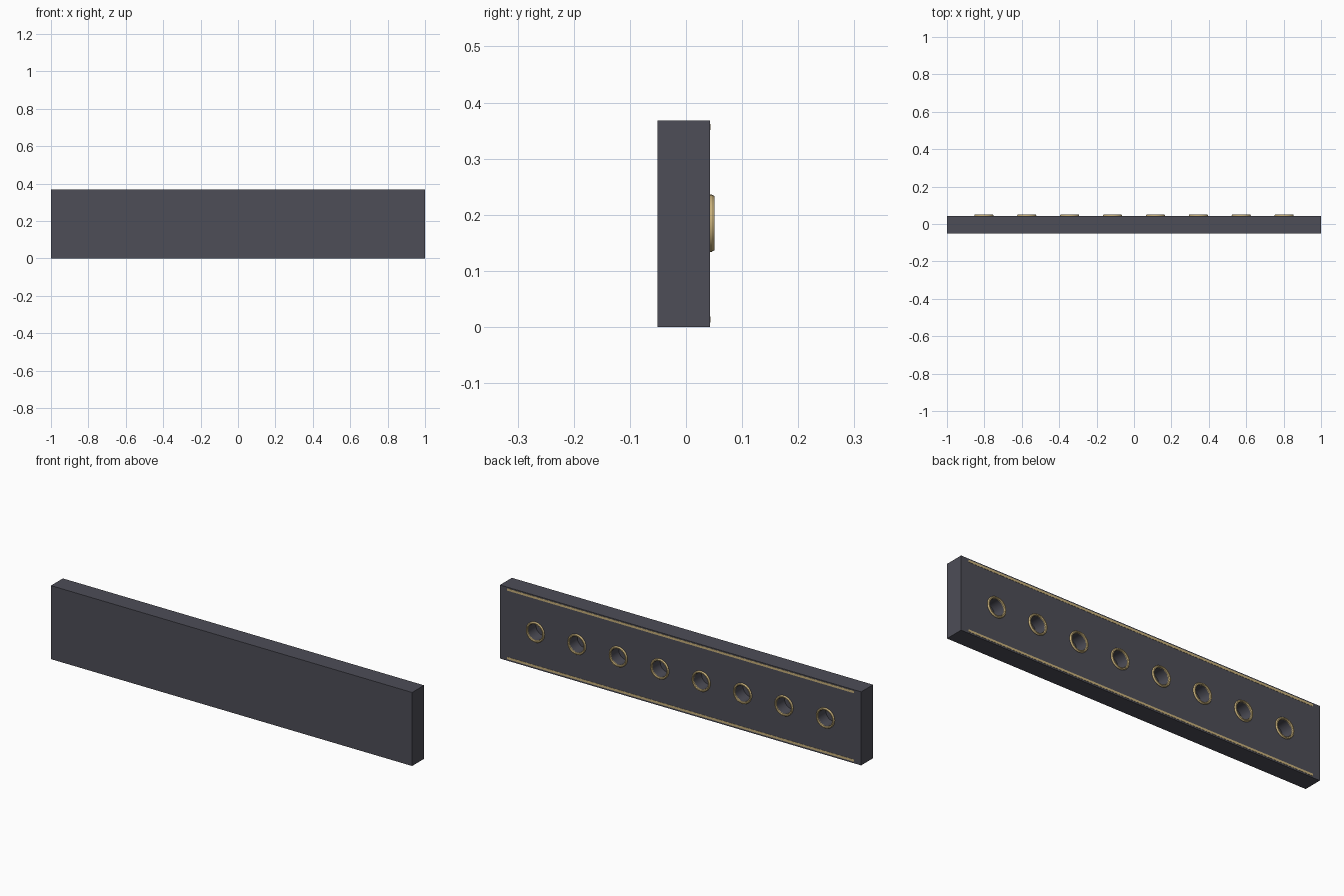
import bpy, bmesh, math
from mathutils import Matrix

if "Cube" in bpy.data.objects:
    bpy.data.objects.remove(bpy.data.objects["Cube"])

BACK = 0.043            # y of the panel's back face
TIP = 0.051             # y of the ring tips
MID_Z = 0.185
HOLE_R, HOLE_DEPTH = 0.04, 0.06
HOLES = [-0.803 + i * 1.606 / 7 for i in range(8)]


def material(name, rgb):
    m = bpy.data.materials.new(name)
    m.diffuse_color = (*rgb, 1)
    m.use_nodes = True
    m.node_tree.nodes["Principled BSDF"].inputs["Base Color"].default_value = m.diffuse_color
    return m


def finish(bm, name, mat):
    bmesh.ops.recalc_face_normals(bm, faces=bm.faces)
    me = bpy.data.meshes.new(name)
    bm.to_mesh(me)
    bm.free()
    ob = bpy.data.objects.new(name, me)
    bpy.context.collection.objects.link(ob)
    me.materials.append(mat)
    return ob


def box(name, x, y, z, mat):
    bm = bmesh.new()
    lo, hi = zip(x, y, z)
    size = [b - a for a, b in zip(lo, hi)]
    mid = [(a + b) / 2 for a, b in zip(lo, hi)]
    bmesh.ops.create_cube(bm, size=1, matrix=Matrix.Translation(mid) @ Matrix.Diagonal((*size, 1)))
    return finish(bm, name, mat)


def smooth(ob):
    bpy.ops.object.select_all(action='DESELECT')
    ob.select_set(True)
    bpy.context.view_layer.objects.active = ob
    bpy.ops.object.shade_smooth_by_angle(angle=math.radians(30))


dark = material("dark_grey", (0.075, 0.075, 0.095))
gold = material("brass", (0.58, 0.44, 0.2))

# Panel with a row of round sockets sunk into its back
panel = box("panel", (-1, 1), (-0.051, BACK), (0, 0.368), dark)
bm = bmesh.new()
for x in HOLES:
    place = Matrix.Translation((x, BACK, MID_Z)) @ Matrix.Rotation(math.pi / 2, 4, 'X')
    bmesh.ops.create_cone(bm, cap_ends=True, segments=32, radius1=HOLE_R, radius2=HOLE_R,
                          depth=2 * HOLE_DEPTH, matrix=place)
cutter = finish(bm, "socket_cutter", dark)
cutter.hide_render = True
mod = panel.modifiers.new("sockets", 'BOOLEAN')
mod.operation, mod.solver, mod.object = 'DIFFERENCE', 'EXACT', cutter
bpy.context.view_layer.objects.active = panel
bpy.ops.object.modifier_apply(modifier=mod.name)
bpy.data.objects.remove(cutter)
smooth(panel)

# Chamfered rim round each socket
RIM = [(0.051, BACK - 0.001), (0.051, 0.046), (0.048, TIP), (0.043, TIP), (HOLE_R, 0.047), (HOLE_R, BACK - 0.001)]
for i, cx in enumerate(HOLES):
    bm = bmesh.new()
    loops = []
    for k in range(32):
        a = 2 * math.pi * k / 32
        loops.append([bm.verts.new((cx + r * math.cos(a), y, MID_Z + r * math.sin(a))) for r, y in RIM])
    for k in range(32):
        p, q = loops[k], loops[(k + 1) % 32]
        for j in range(len(RIM)):
            n = (j + 1) % len(RIM)
            bm.faces.new((p[j], p[n], q[n], q[j]))
    smooth(finish(bm, f"socket_rim_{i + 1}", gold))

# Thin trim strips along the top and bottom of the back
for name, z in (("lower_trim", 0.0135), ("upper_trim", 0.3565)):
    box(name, (-0.96, 0.96), (BACK - 0.003, BACK + 0.001), (z - 0.0055, z + 0.0055), gold)
